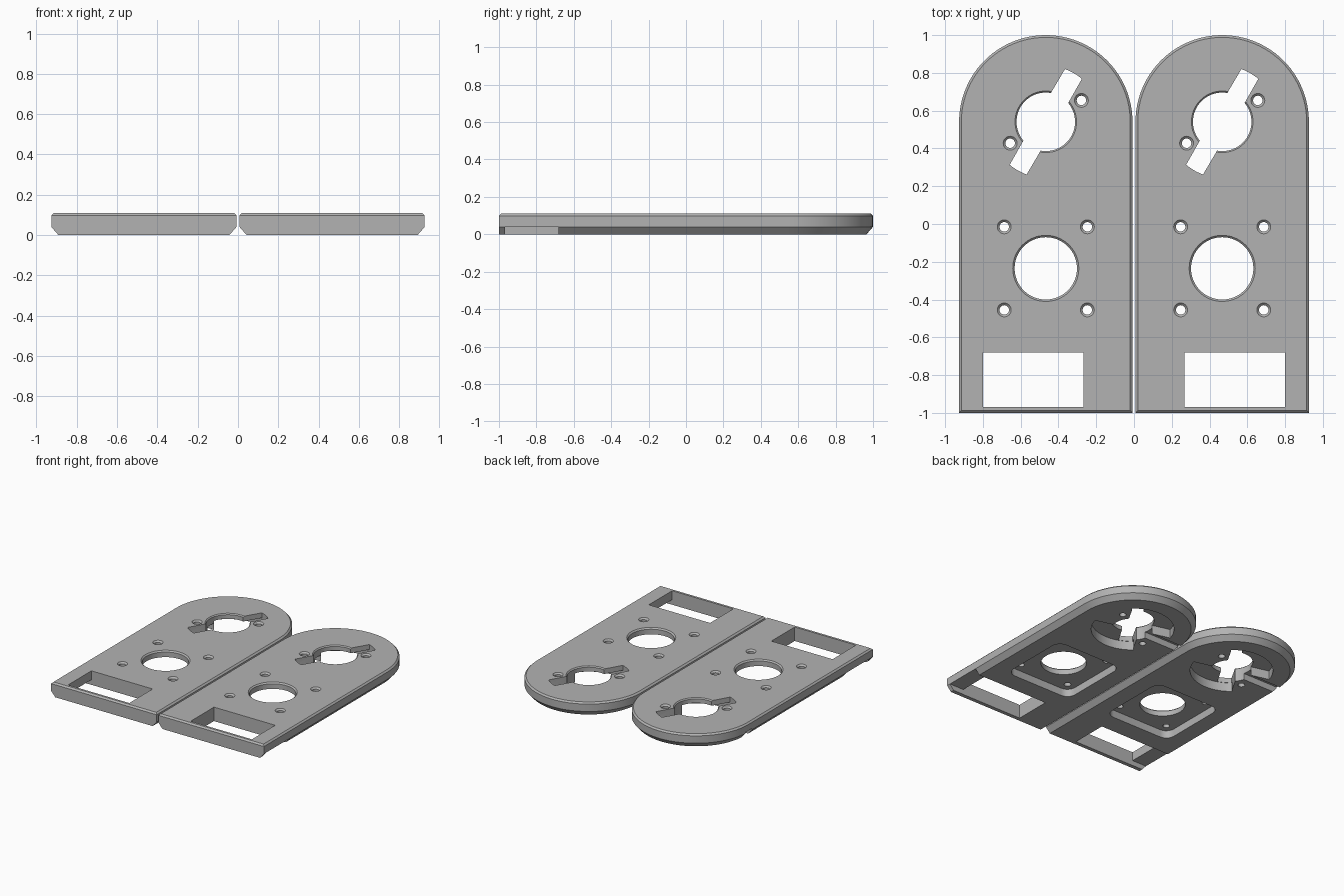
import bpy, bmesh
from math import sin, cos, pi, radians

if "Cube" in bpy.data.objects:
    bpy.data.objects.remove(bpy.data.objects["Cube"])

TOP = 0.11            # plate thickness
RADIUS = 0.459        # half width and round end
END_Y = 0.541         # centre of the round end
HUB_Y = -0.235        # centre of the lower hole

grey = bpy.data.materials.new("plain grey")
grey.use_nodes = True
grey.diffuse_color = (0.45, 0.45, 0.45, 1)
grey.node_tree.nodes["Principled BSDF"].inputs["Base Color"].default_value = (0.45, 0.45, 0.45, 1)


def loft(name, rings):
    """Closed solid through equal-length rings listed from bottom to top."""
    bm = bmesh.new()
    loops = [[bm.verts.new(p) for p in ring] for ring in rings]
    bm.faces.new(loops[0][::-1])
    bm.faces.new(loops[-1])
    n = len(loops[0])
    for a, b in zip(loops, loops[1:]):
        for i in range(n):
            j = (i + 1) % n
            bm.faces.new((a[i], a[j], b[j], b[i]))
    bmesh.ops.recalc_face_normals(bm, faces=bm.faces)
    mesh = bpy.data.meshes.new(name)
    bm.to_mesh(mesh)
    bm.free()
    obj = bpy.data.objects.new(name, mesh)
    bpy.context.collection.objects.link(obj)
    return obj


def prism(points, z0, z1):
    return loft("cutter", [[(x, y, z) for x, y in points] for z in (z0, z1)])


def box(x0, x1, y0, y1, z0, z1):
    x0, x1 = sorted((x0, x1))
    return prism([(x0, y0), (x1, y0), (x1, y1), (x0, y1)], z0, z1)


def arc(cx, cy, r, start, end, steps):
    return [(cx + r * cos(radians(start + (end - start) * i / steps)),
             cy + r * sin(radians(start + (end - start) * i / steps)))
            for i in range(steps + 1)]


def hole(cx, cy, r, chamfer, steps):
    """Round through hole with a chamfered top rim."""
    levels = [(-0.05, r), (TOP - chamfer, r), (TOP, r + chamfer),
              (TOP + 0.05, r + chamfer)]
    return loft("cutter", [[(x, y, z) for x, y in arc(cx, cy, rad, 0, 360, steps)[:-1]]
                           for z, rad in levels])


def rounded_square(cx, cy, half, r):
    pts = []
    for k, (sx, sy) in enumerate(((1, 1), (-1, 1), (-1, -1), (1, -1))):
        pts += arc(cx + sx * (half - r), cy + sy * (half - r), r, 90 * k, 90 * k + 90, 6)
    return pts


def outline(cx, side, front, z):
    r = RADIUS - side
    pts = [(cx - r, -1 + front), (cx + r, -1 + front)]
    return [(x, y, z) for x, y in pts + arc(cx, END_Y, r, 0, 180, 48)]


def build_plate(name, s):
    cx = s * 0.467
    plate = loft(name, [outline(cx, 0.035, 0, 0), outline(cx, 0, 0, 0.04),
                        outline(cx, 0, 0, TOP - 0.012),
                        outline(cx, 0.012, 0.012, TOP)])
    cutters = []
    # front window and the shallow slot leading to the outer edge
    cutters.append(box(s * 0.267, s * 0.80, -0.97, -0.68, -0.1, 0.2))
    cutters.append(box(s * 0.268, s * 1.0, -0.969, -0.681, -0.1, 0.04))
    # lower hole, its four screws and the square pocket beneath
    cutters.append(prism(rounded_square(cx, HUB_Y, 0.29, 0.07), -0.05, 0.06))
    cutters.append(hole(cx, HUB_Y, 0.165, 0.01, 64))
    for dx in (-0.22, 0.22):
        for dy in (-0.22, 0.22):
            cutters.append(hole(cx + dx, HUB_Y + dy, 0.025, 0.012, 24))
    # twist-lock opening: hub hole, two key slots, turning pockets, two screws
    cutters.append(hole(cx, END_Y, 0.155, 0.008, 64))
    for turn in (0, 180):
        a = radians(60 + turn)
        w = 0.054
        side = (-w * sin(a), w * cos(a))
        tip = arc(cx, END_Y, 0.297, 50 + turn, 70 + turn, 6)
        slot = [(cx + side[0], END_Y + side[1]), (cx - side[0], END_Y - side[1])] + tip
        cutters.append(prism(slot, -0.05, 0.2))
        pocket = [(cx, END_Y)] + arc(cx, END_Y, 0.3, 49 + turn, 165 + turn, 24)
        cutters.append(prism(pocket, -0.06, 0.07))
        b = radians(31 + turn)
        cutters.append(hole(cx + 0.22 * cos(b), END_Y + 0.22 * sin(b), 0.025, 0.012, 24))
    # underside channel from the hub to the edge
    cutters.append(box(cx - 0.6, cx - 0.1, END_Y - 0.04, END_Y + 0.04, -0.07, 0.05))

    bpy.context.view_layer.objects.active = plate
    for cutter in cutters:
        cutter.hide_render = True
        mod = plate.modifiers.new("cut", 'BOOLEAN')
        mod.operation = 'DIFFERENCE'
        mod.solver = 'EXACT'
        mod.object = cutter
        bpy.ops.object.modifier_apply(modifier=mod.name)
        bpy.data.objects.remove(cutter)

    plate.data.materials.clear()
    plate.data.materials.append(grey)
    bpy.ops.object.select_all(action='DESELECT')
    plate.select_set(True)
    bpy.ops.object.shade_smooth_by_angle(angle=radians(25))


build_plate("left_plate", 1)
build_plate("right_plate", -1)
